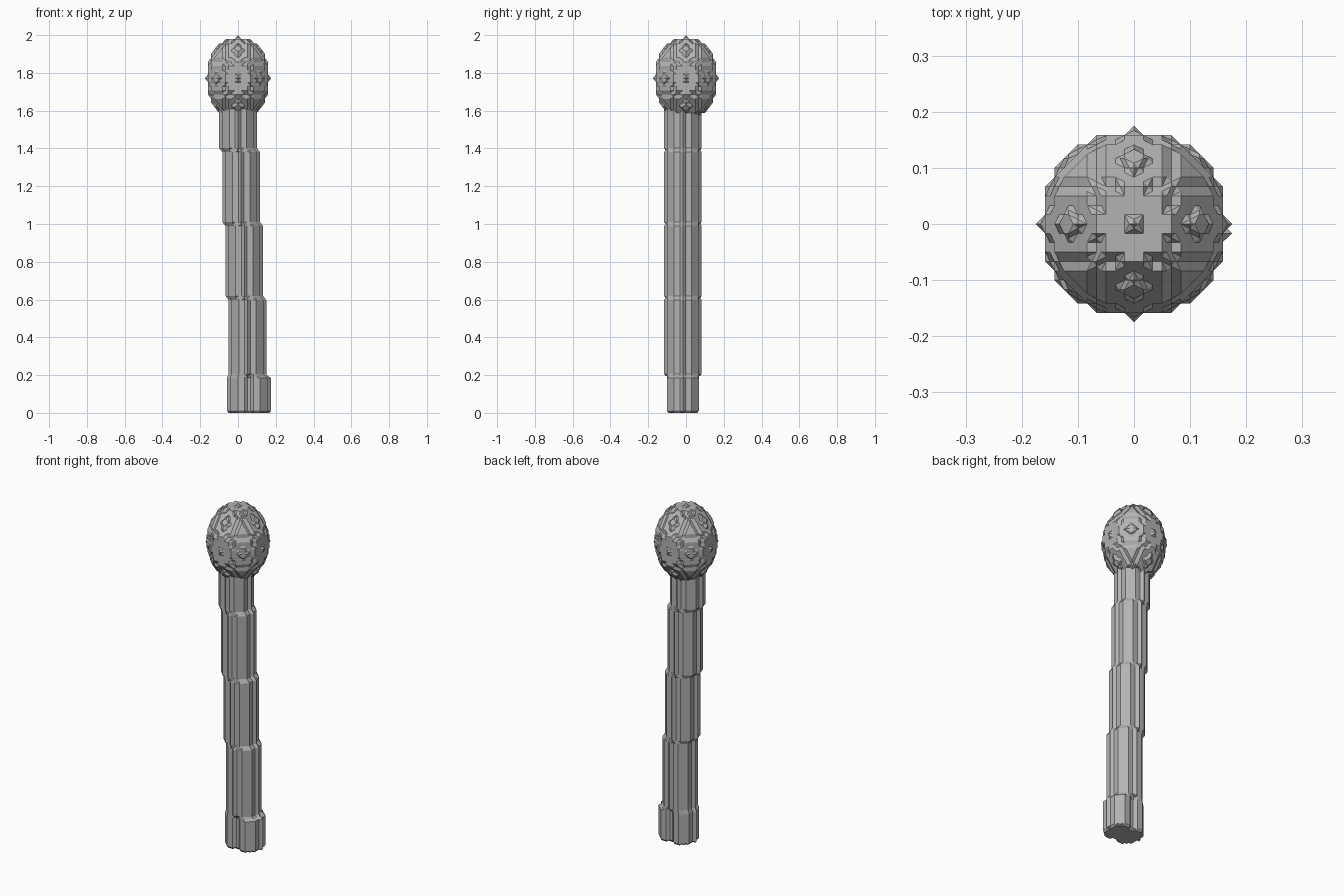
import bpy, bmesh, math
from itertools import product

if "Cube" in bpy.data.objects:
    bpy.data.objects.remove(bpy.data.objects["Cube"])

H = 1 / 60          # horizontal cell
HZ = 2 / 92         # vertical cell

stone = bpy.data.materials.new("mid grey")
stone.diffuse_color = (0.45, 0.45, 0.45, 1)
stone.use_nodes = True
stone.node_tree.nodes["Principled BSDF"].inputs["Base Color"].default_value = stone.diffuse_color

# the six faces of a unit cell, each as a ring of four corners
RINGS = []
for axis in range(3):
    for side in (0, 1):
        ring = []
        for u, v in ((0, 0), (1, 0), (1, 1), (0, 1)):
            c = [u, v]
            c.insert(axis, side)
            ring.append(tuple(c))
        RINGS.append(ring)
CORNERS = list(product((0, 1), repeat=3))


def bevelled_cells(name, inside, lo, hi, place):
    """Surface through the midpoints between filled and empty cells."""
    filled = {p for p in product(*(range(a, b + 1) for a, b in zip(lo, hi)))
              if inside(*p)}
    cells = {tuple(p[i] - c[i] for i in range(3)) for p in filled for c in CORNERS}
    bm = bmesh.new()
    verts = {}

    def vert(key):
        if key not in verts:
            verts[key] = bm.verts.new(place(*(k / 2 for k in key)))
        return verts[key]

    for cell in sorted(cells):
        val = {c: tuple(cell[i] + c[i] for i in range(3)) in filled for c in CORNERS}
        if all(val.values()):
            continue
        links = {}
        for ring in RINGS:
            mids = [tuple(2 * cell[i] + ring[j][i] + ring[(j + 1) % 4][i]
                          for i in range(3)) for j in range(4)]
            cross = [j for j in range(4) if val[ring[j]] != val[ring[(j + 1) % 4]]]
            if len(cross) == 2:
                pairs = [cross]
            elif len(cross) == 4:
                pairs = [((j - 1) % 4, j) for j in range(4) if val[ring[j]]]
            else:
                pairs = []
            for a, b in pairs:
                links.setdefault(mids[a], []).append(mids[b])
                links.setdefault(mids[b], []).append(mids[a])
        # chain the face segments into closed polygons
        while links:
            start = next(iter(links))
            loop, cur = [], start
            while cur in links:
                loop.append(cur)
                nxt = links.pop(cur)
                cur = next((n for n in nxt if n in links), start)
            if len(loop) >= 3:
                try:
                    bm.faces.new([vert(k) for k in loop])
                except ValueError:
                    pass
    bmesh.ops.recalc_face_normals(bm, faces=bm.faces)
    bmesh.ops.triangulate(bm, faces=[f for f in bm.faces if len(f.verts) > 4])
    bmesh.ops.dissolve_limit(bm, angle_limit=math.radians(0.5),
                             verts=bm.verts, edges=bm.edges)
    me = bpy.data.meshes.new(name)
    bm.to_mesh(me)
    bm.free()
    me.materials.append(stone)
    ob = bpy.data.objects.new(name, me)
    bpy.context.collection.objects.link(ob)
    return ob


# round head, stretched upwards
bevelled_cells("head", lambda x, y, z: x * x + y * y + z * z <= 100,
               (-10,) * 3, (10,) * 3,
               lambda x, y, z: (x * H, y * H, (z + 82 - 0.5) * HZ))


# leaning shaft: sideways step for each layer
def lean(k):
    return 0 if k >= 64 else 1 if k >= 46 else 2 if k >= 28 else 3 if k >= 9 else 3.5


def in_shaft(x, y, k):
    v = abs(y + 1)
    if k >= 9:
        return (x - lean(k)) ** 2 + v * v <= 36
    # foot: wider sideways, with a shallow groove front and back
    if v > (4 if abs(x - 3.5) < 1 else 5):
        return False
    return min((x - 3) ** 2, (x - 4) ** 2) + v * v <= 36


def place_shaft(x, y, z):
    c = (lean(math.floor(z)) + lean(math.ceil(z))) / 2
    s = 1 if z < 8.5 else 0.92
    return ((c + (x - c) * s) * H, (-1 + (y + 1) * 0.92) * H, (z + 0.5) * HZ)


bevelled_cells("shaft", in_shaft, (-8, -9, 0), (12, 7, 77), place_shaft)
